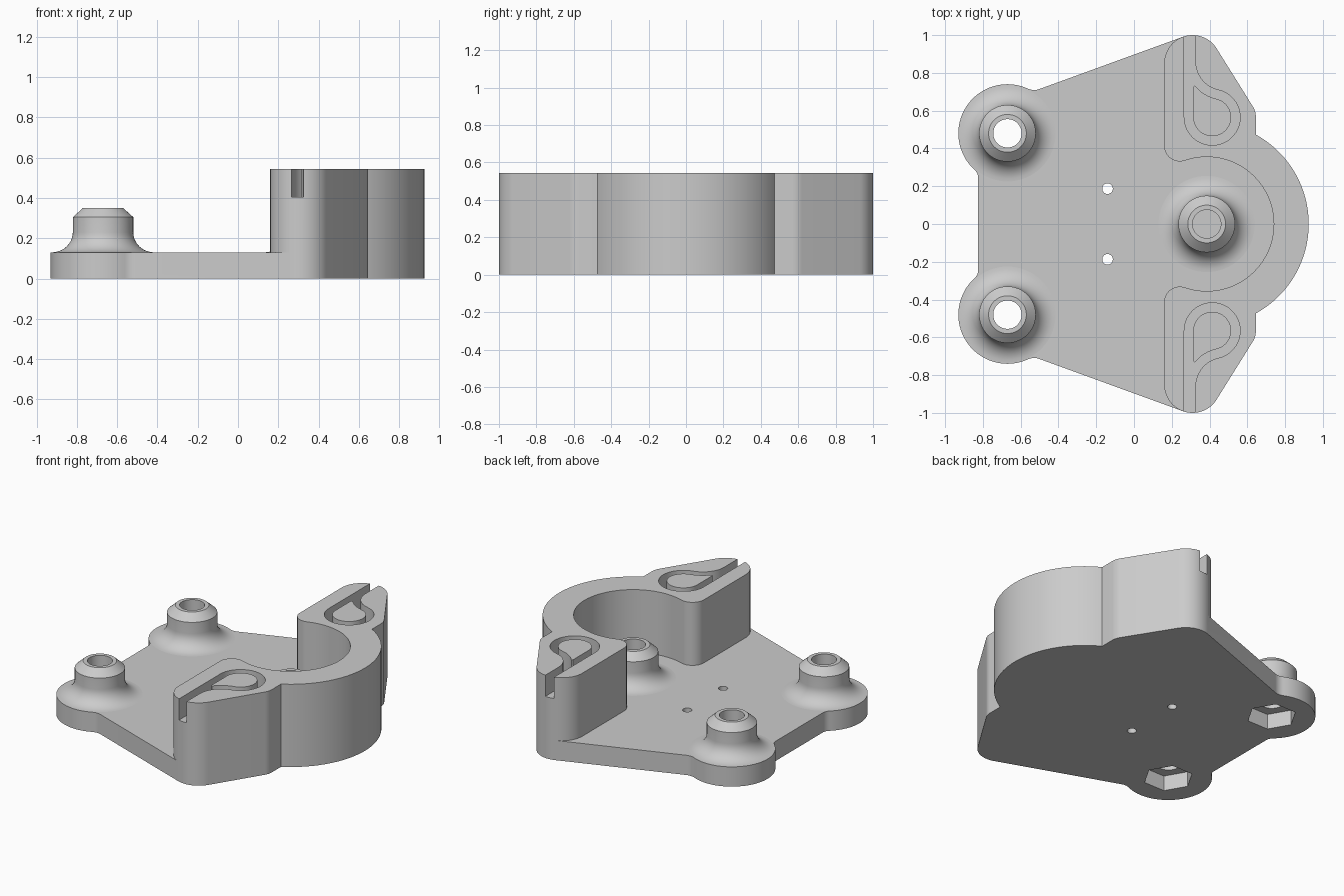
import bpy, bmesh, math
from math import cos, sin, radians, degrees, sqrt, atan2

if "Cube" in bpy.data.objects:
    bpy.data.objects.remove(bpy.data.objects["Cube"])

grey = bpy.data.materials.new("mid_grey")
grey.diffuse_color = (0.6, 0.6, 0.6, 1)
grey.use_nodes = True
grey.node_tree.nodes["Principled BSDF"].inputs["Base Color"].default_value = grey.diffuse_color

BASE_Z, FLOOR_Z, TOP_Z = 0.13, 0.405, 0.545
RING = (0.385, 0.0)          # centre of the round cradle
LOBE = (-0.67, 0.48)         # centre of a screw lobe
TIP = (0.31, 0.85, 0.15)     # rounded arm tip: x, y, radius


def arc(cx, cy, r, a0, a1, n=24):
    return [(cx + r * cos(radians(a0 + (a1 - a0) * i / n)),
             cy + r * sin(radians(a0 + (a1 - a0) * i / n))) for i in range(n + 1)]


def flip(pts):
    return [(x, -y) for x, y in pts]


def finish(name, bm):
    bmesh.ops.remove_doubles(bm, verts=bm.verts, dist=1e-5)
    bmesh.ops.recalc_face_normals(bm, faces=bm.faces)
    me = bpy.data.meshes.new(name)
    bm.to_mesh(me)
    bm.free()
    me.materials.append(grey)
    ob = bpy.data.objects.new(name, me)
    bpy.context.collection.objects.link(ob)
    return ob


def prism(name, pts, z0, z1):
    bm = bmesh.new()
    face = bm.faces.new([bm.verts.new((x, y, z0)) for x, y in pts])
    top = bmesh.ops.extrude_face_region(bm, geom=[face])
    verts = [g for g in top["geom"] if isinstance(g, bmesh.types.BMVert)]
    bmesh.ops.translate(bm, verts=verts, vec=(0, 0, z1 - z0))
    return finish(name, bm)


def lathe(name, profile, cx, cy, n=64):
    bm = bmesh.new()
    rings = [[bm.verts.new((cx + r * cos(math.tau * i / n), cy + r * sin(math.tau * i / n), z))
              for i in range(n)] for r, z in profile]
    for a, b in zip(rings, rings[1:]):
        for i in range(n):
            j = (i + 1) % n
            bm.faces.new((a[i], a[j], b[j], b[i]))
    return finish(name, bm)


def activate(ob):
    bpy.ops.object.select_all(action='DESELECT')
    ob.select_set(True)
    bpy.context.view_layer.objects.active = ob


def cut(ob, cutter):
    mod = ob.modifiers.new("cut", 'BOOLEAN')
    mod.operation = 'DIFFERENCE'
    mod.solver = 'EXACT'
    mod.object = cutter
    activate(ob)
    bpy.ops.object.modifier_apply(modifier=mod.name)
    bpy.data.objects.remove(cutter, do_unlink=True)


def smooth(ob, angle=28):
    activate(ob)
    bpy.ops.object.shade_smooth_by_angle(angle=radians(angle))


# Body outline, back half: cradle, shoulder, arm tip, lobe
tx, ty, tr = TIP
half = arc(*RING, 0.54, 0, degrees(math.acos(0.26 / 0.54)), 32)
half += arc(0.545, 0.568, 0.10, 0, 32, 8)
half += arc(tx, ty, tr, 32, 110, 20)
n = (cos(radians(110)), sin(radians(110)))
rf = 0.08
off = n[0] * (tx - LOBE[0]) + n[1] * (ty - LOBE[1]) + tr + rf
along = sqrt((0.26 + rf) ** 2 - off ** 2)
fx = LOBE[0] + off * n[0] + along * n[1]
fy = LOBE[1] + off * n[1] - along * n[0]
a_in = degrees(atan2(fy - LOBE[1], fx - LOBE[0]))
half += arc(fx, fy, rf, 290, a_in + 180, 8)
gx, rg = -0.825 - 0.06, 0.06
gy = LOBE[1] - sqrt((0.26 + rg) ** 2 - (gx - LOBE[0]) ** 2)
a_out = degrees(atan2(gy - LOBE[1], gx - LOBE[0])) + 360
half += arc(*LOBE, 0.26, a_in, a_out, 40)[1:]
half += arc(gx, gy, rg, a_out - 180, 0, 8)[1:]
body = prism("body", half + flip(half[1:])[::-1], 0, TOP_Z)

# Lower the plate and hollow the cradle
wall = arc(*RING, 0.355, 0, 109, 40)
wall += arc(0.2425, 0.4137, 0.0825, -71, -180, 16)[1:]
wall += arc(tx, ty, tr, 180, 111, 16)
wall += [(0.2, 1.3), (-1.3, 1.3)]
cut(body, prism("pocket_cutter", wall + flip(wall[1:])[::-1], BASE_Z, 0.8))

# Teardrop grooves with a slot out of each arm tip, and the islands inside them
dx, dy, dr, rc = 0.414, 0.565, 0.148, 0.155
ccx = 0.325 + rc
ccy = dy + sqrt((dr + rc) ** 2 - (ccx - dx) ** 2)
phi = degrees(atan2(ccy - dy, ccx - dx))
groove = [(0.325, 1.2), (dx - dr, 1.2)] + arc(dx, dy, dr, 180, 360 + phi, 40)
groove += arc(ccx, ccy, rc, 180 + phi, 180, 16)[1:]
island = arc(dx, dy, 0.10, 180, 360 + phi, 40)
island += arc(ccx, ccy, rc + 0.048, 180 + phi, 219, 10)[1:] + [(0.314, 0.725)]
for side, f in (("back", lambda p: p), ("front", flip)):
    cut(body, prism("groove_cutter", f(groove), FLOOR_Z, 0.8))
    smooth(prism(side + "_groove_island", f(island), FLOOR_Z - 0.01, TOP_Z))

# Screw holes, nut pockets and small pin holes
for s in (1, -1):
    lx, ly = LOBE[0], LOBE[1] * s
    cut(body, prism("screw_cutter", arc(lx, ly, 0.075, 0, 360, 64)[:-1], -0.1, 0.3))
    cut(body, prism("nut_cutter", arc(lx, ly, 0.15, 0, 360, 6)[:-1], -0.1, 0.10))
    cut(body, prism("pin_cutter", arc(-0.14, 0.187 * s, 0.028, 0, 360, 24)[:-1], -0.1, 0.3))
smooth(body)

# Flared bosses
flare = [(0.255 - 0.105 * sin(radians(a)), BASE_Z + 0.10 * (1 - cos(radians(a))))
         for a in range(0, 91, 9)]
profile = flare + [(0.15, 0.305), (0.10, 0.35), (0.075, 0.35), (0.075, BASE_Z)]
for name, x, y in (("back_boss", *LOBE), ("front_boss", LOBE[0], -LOBE[1]),
                   ("cradle_boss", *RING)):
    smooth(lathe(name, profile, x, y))
